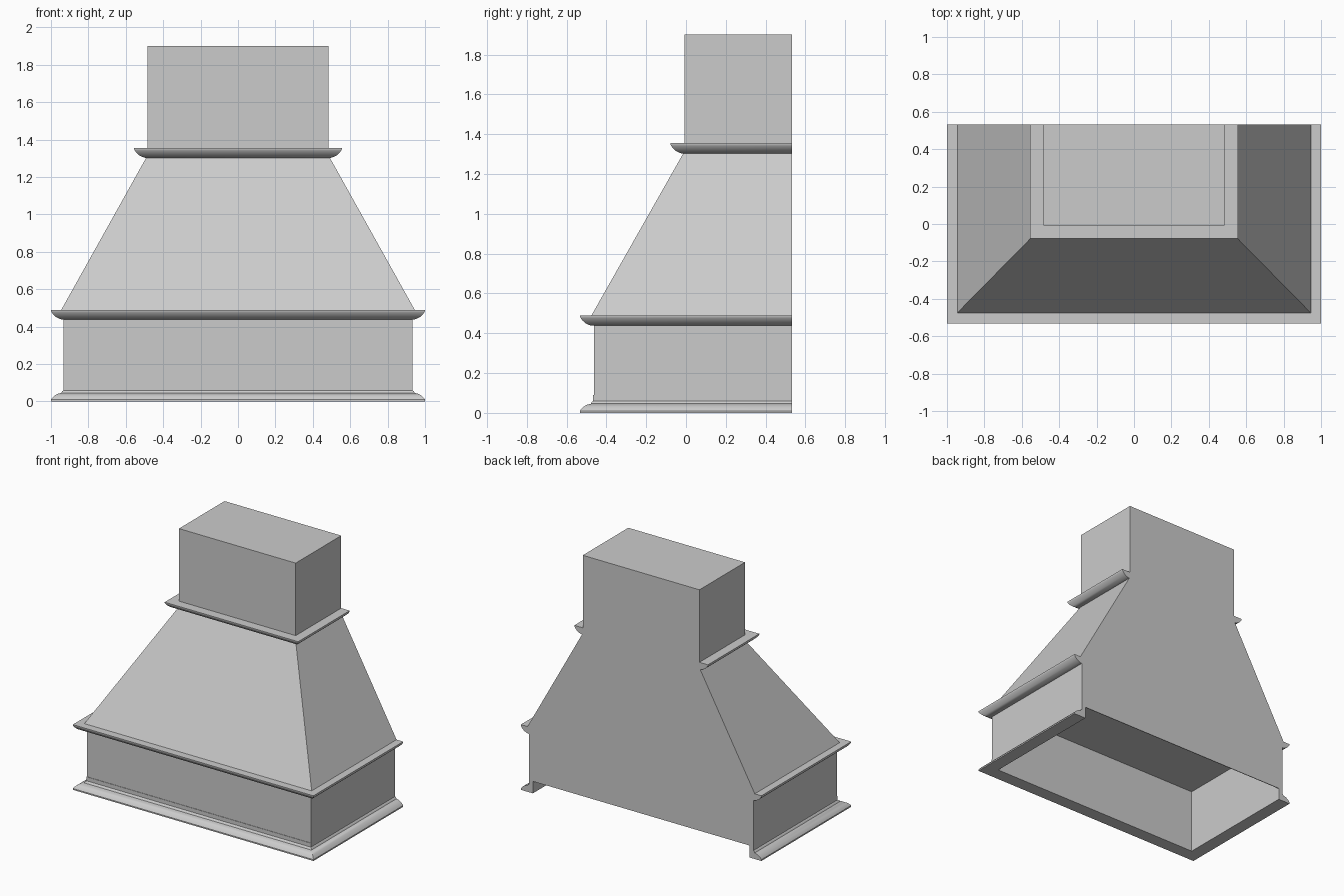
import bpy
import bmesh
import math

cube = bpy.data.objects.get("Cube")
if cube:
    bpy.data.objects.remove(cube, do_unlink=True)

BACK = 0.533
GREY = (0.6, 0.6, 0.6, 1)

grey = bpy.data.materials.new("plain grey")
grey.use_nodes = True
grey.diffuse_color = GREY
grey.node_tree.nodes["Principled BSDF"].inputs["Base Color"].default_value = GREY


def finish(bm, name, smooth=False):
    bmesh.ops.recalc_face_normals(bm, faces=bm.faces)
    mesh = bpy.data.meshes.new(name)
    bm.to_mesh(mesh)
    bm.free()
    mesh.materials.append(grey)
    obj = bpy.data.objects.new(name, mesh)
    bpy.context.collection.objects.link(obj)
    if smooth:
        bpy.ops.object.select_all(action="DESELECT")
        obj.select_set(True)
        bpy.context.view_layer.objects.active = obj
        bpy.ops.object.shade_smooth_by_angle(angle=math.radians(35))


def bridge(bm, a, b):
    n = len(a)
    for i in range(n):
        j = (i + 1) % n
        bm.faces.new((a[i], a[j], b[j], b[i]))


def hood_body():
    """Open-bottomed shell: recess, lower band, sloped canopy and chimney."""
    rings = [  # half width, front y, back y, height
        (0.90, -0.433, BACK - 0.005, 0.488),
        (0.90, -0.433, BACK - 0.005, 0.09),
        (0.933, -0.463, BACK, 0.09),
        (0.933, -0.463, BACK, 0.46),
        (0.945, -0.475, BACK, 0.49),
        (0.49, -0.013, BACK, 1.305),
        (0.485, -0.008, BACK, 1.35),
        (0.485, -0.008, BACK, 1.90),
    ]
    bm = bmesh.new()
    loops = [[bm.verts.new((x, y, z)) for x, y in
              ((-w, front), (w, front), (w, back), (-w, back))]
             for w, front, back, z in rings]
    for a, b in zip(loops, loops[1:]):
        bridge(bm, a, b)
    bm.faces.new(loops[0])
    bm.faces.new(loops[-1])
    # one clean back panel
    back = [f for f in bm.faces if all(abs(v.co.y - BACK) < 1e-4 for v in f.verts)]
    bmesh.ops.dissolve_faces(bm, faces=back)
    finish(bm, "hood_body")


def trim(name, half, front, base, profile):
    """Sweep a closed (outward, up) profile around the two sides and the front."""
    bm = bmesh.new()
    columns = []
    for side, at_back in ((-1, True), (-1, False), (1, False), (1, True)):
        columns.append([bm.verts.new((side * (half + d),
                                      BACK if at_back else front - d,
                                      base + z)) for d, z in profile])
    for a, b in zip(columns, columns[1:]):
        bridge(bm, a, b)
    bm.faces.new(columns[0])
    bm.faces.new(columns[-1])
    finish(bm, name, smooth=True)


hood_body()

# Crown mouldings: gently rounded underside, thin lip and a flat top ledge
crown = [(-0.02, 0), (0.012, 0), (0.027, 0.005), (0.044, 0.014), (0.057, 0.026),
         (0.066, 0.038), (0.07, 0.046), (0.07, 0.052), (-0.02, 0.052)]
trim("lower_crown_trim", 0.93, -0.463, 0.438, crown)
trim("upper_crown_trim", 0.485, -0.008, 1.303, crown)

# Base moulding: square foot, rounded shoulder and an upstand behind the band
foot = [(0, 0), (0.10, 0), (0.10, 0.01), (0.092, 0.021), (0.08, 0.032),
        (0.065, 0.041), (0.045, 0.046), (0.04, 0.055), (0.033, 0.06),
        (0.033, 0.09), (0, 0.09)]
trim("base_trim", 0.90, -0.433, 0.0, foot)
